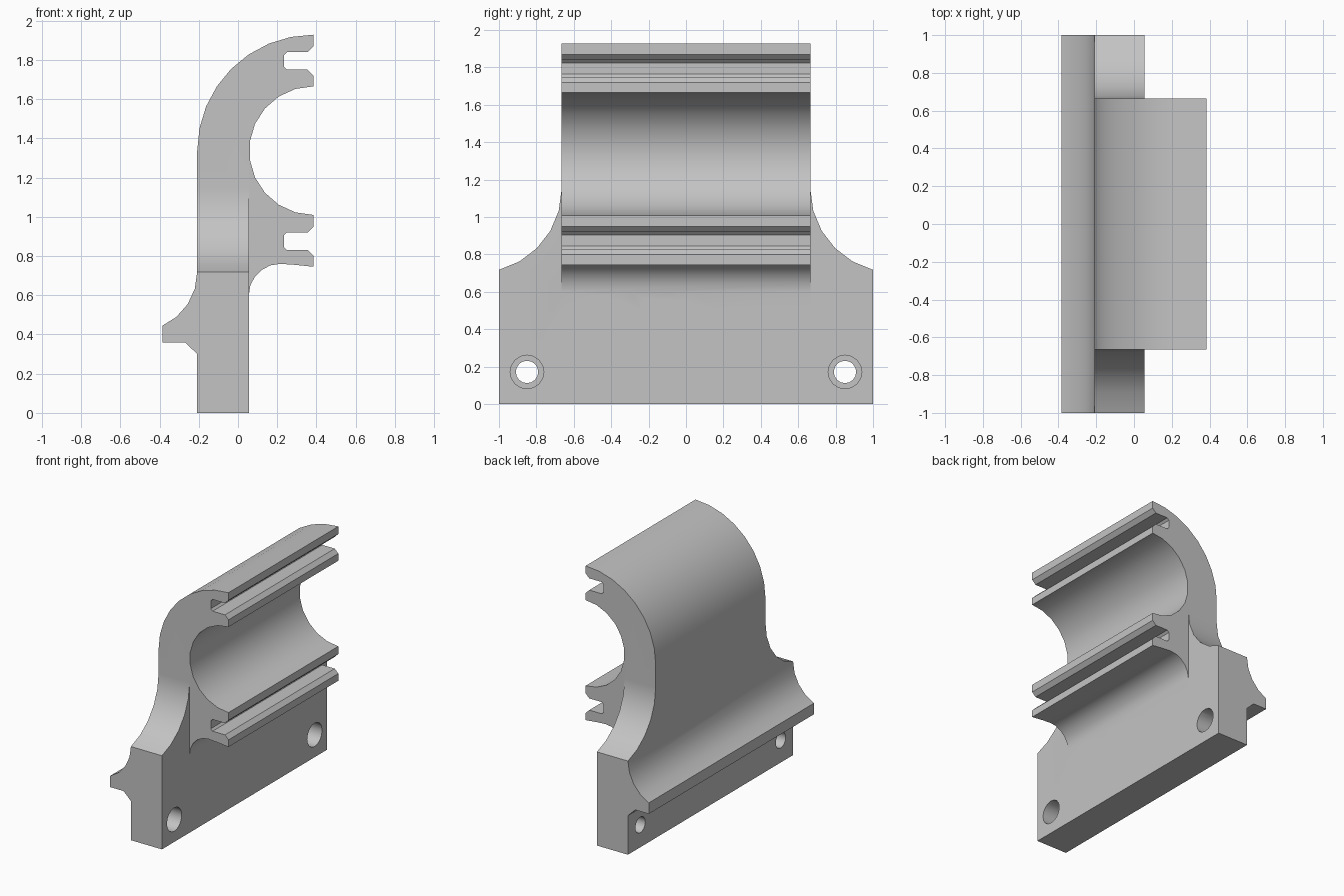
import bpy
import bmesh
from math import cos, sin, radians

cube = bpy.data.objects.get("Cube")
if cube:
    bpy.data.objects.remove(cube, do_unlink=True)

grey = bpy.data.materials.new("plain grey")
grey.use_nodes = True
colour = (0.55, 0.55, 0.55, 1)
grey.diffuse_color = colour
grey.node_tree.nodes["Principled BSDF"].inputs["Base Color"].default_value = colour

BACK, FRONT = -0.208, 0.055     # slab faces
HALF = 0.665                    # half length of the clamp


def arc(cx, cz, r, start, end, steps):
    """Points on a circle arc, angles in degrees."""
    angles = [radians(start + (end - start) * i / steps) for i in range(steps + 1)]
    return [(cx + r * cos(a), cz + r * sin(a)) for a in angles]


def prism(name, outline, axis, low, high):
    """Extrude a 2D outline along x or y."""
    bm = bmesh.new()
    place = (lambda p, d: (d, p[0], p[1])) if axis == "x" else (lambda p, d: (p[0], d, p[1]))
    ends = [[bm.verts.new(place(p, d)) for p in outline] for d in (low, high)]
    for ring in ends:
        bm.faces.new(ring)
    a, b = ends
    n = len(outline)
    for i in range(n):
        j = (i + 1) % n
        bm.faces.new((a[i], a[j], b[j], b[i]))
    bmesh.ops.recalc_face_normals(bm, faces=bm.faces)
    mesh = bpy.data.meshes.new(name)
    bm.to_mesh(mesh)
    bm.free()
    mesh.materials.append(grey)
    obj = bpy.data.objects.new(name, mesh)
    bpy.context.collection.objects.link(obj)
    return obj


def combine(target, other, operation):
    bpy.context.view_layer.objects.active = target
    mod = target.modifiers.new("combine", "BOOLEAN")
    mod.object, mod.operation, mod.solver = other, operation, "EXACT"
    bpy.ops.object.modifier_apply(modifier=mod.name)
    bpy.data.objects.remove(other, do_unlink=True)


def slot(z):
    """Chamfered slot opening on the front edge, listed downwards."""
    half = [(0.385, 0.075), (0.355, 0.045), (0.25, 0.045), (0.235, 0.03)]
    return [(x, z + d) for x, d in half] + [(x, z - d) for x, d in reversed(half)]


# Upright slab with concave shoulders
shoulder = arc(1.11, 1.15, 0.445, 255.7, 180, 5)
shoulder[0] = (1, 0.718)
shoulder[-1] = (HALF, 1.15)
slab_outline = [(1, 0)] + shoulder
slab_outline += [(-y, z) for y, z in reversed(slab_outline)]
bracket = prism("clamp_bracket", slab_outline, "x", BACK, FRONT)

# Ledge along the back, with a cove on top
cove = arc(BACK - 0.3, 0.718, 0.3, 0, -66, 4)
cove[-1] = (-0.385, 0.445)
ledge_outline = cove + [(-0.385, 0.36), (-0.27, 0.36), (BACK, 0.3), (-0.1, 0.3), (-0.1, 0.6)]
ledge = prism("back_ledge", ledge_outline, "y", -1, 1)

# C-shaped clamp with two slotted lips
clamp_outline = [(BACK, 0.5)]
clamp_outline += arc(0.385, 1.335, 0.593, 180, 90, 8)
clamp_outline += slot(1.795)
clamp_outline += arc(0.385, 1.337, 0.328, 90, 270, 11)
clamp_outline += slot(0.875)
clamp_outline += [(0.385, 0.745), (0.29, 0.755)]
clamp_outline += arc(0.215, 0.6, 0.16, 90, 180, 5)
clamp_outline += [(FRONT, 0.5)]
clamp = prism("clamp_jaw", clamp_outline, "y", -HALF, HALF)

combine(bracket, ledge, "UNION")
combine(bracket, clamp, "UNION")

# Counterbored screw holes
for side in (-1, 1):
    for radius, low, sides in ((0.06, -0.5, 16), (0.09, -0.07, 16)):
        circle = arc(0.85 * side, 0.172, radius, 0, 360, sides)[:-1]
        combine(bracket, prism("hole_cutter", circle, "x", low, 0.5), "DIFFERENCE")

# Smooth the curves, keep the edges crisp
bpy.ops.object.select_all(action="DESELECT")
bracket.select_set(True)
bpy.context.view_layer.objects.active = bracket
bpy.ops.object.shade_smooth_by_angle(angle=radians(32))
weighted = bracket.modifiers.new("weighted normals", "WEIGHTED_NORMAL")
weighted.keep_sharp = True
